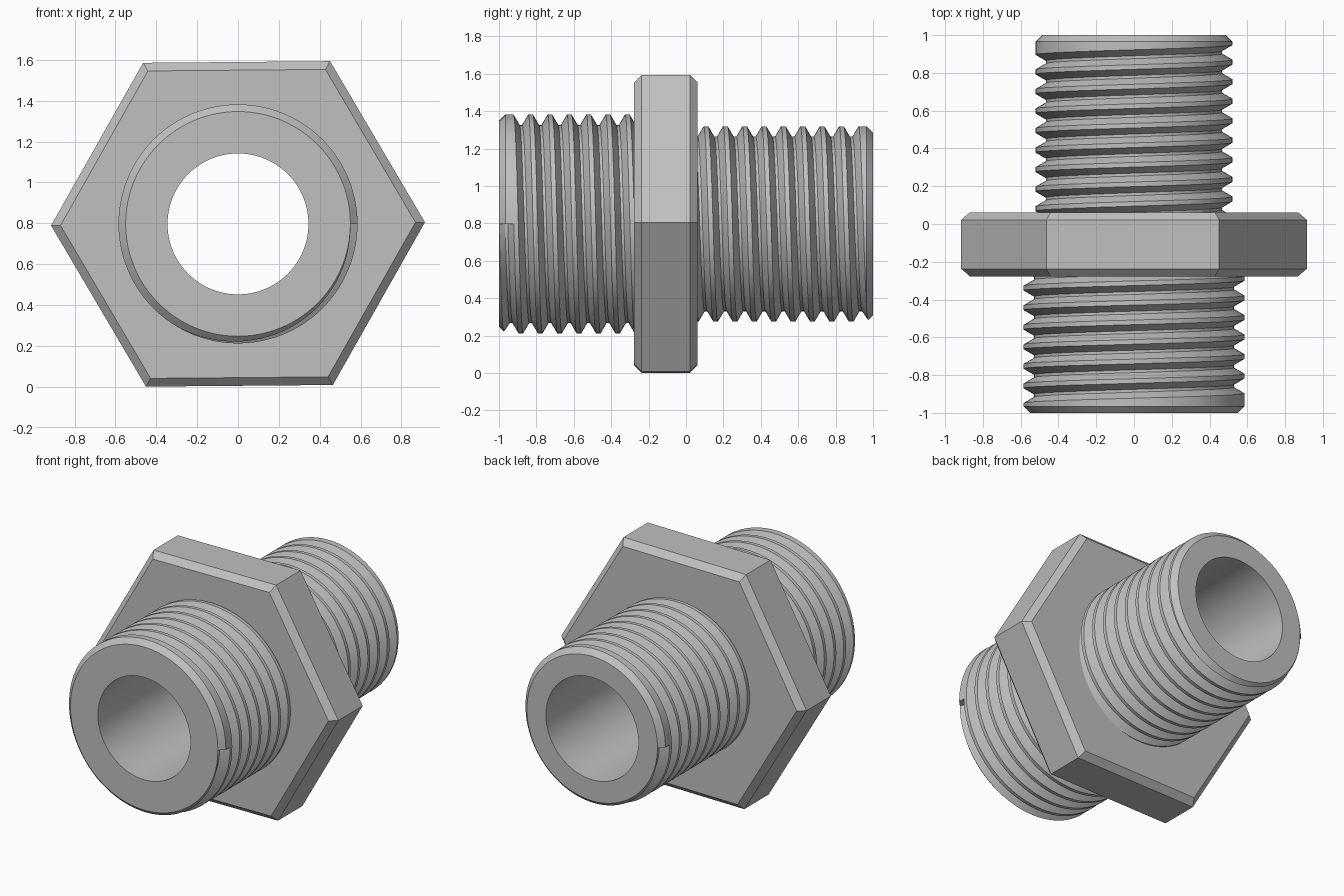
import bpy, bmesh, math

if "Cube" in bpy.data.objects:
    bpy.data.objects.remove(bpy.data.objects["Cube"])

CZ = 0.797          # height of the centre axis
BORE = 0.345
PITCH = 0.1035
SEG = 96

metal = bpy.data.materials.new("grey metal")
metal.diffuse_color = (0.527, 0.527, 0.527, 1)
metal.use_nodes = True
metal.node_tree.nodes["Principled BSDF"].inputs["Base Color"].default_value = metal.diffuse_color


def finish(name, bm):
    bmesh.ops.remove_doubles(bm, verts=bm.verts[:], dist=1e-5)
    bmesh.ops.recalc_face_normals(bm, faces=bm.faces[:])
    mesh = bpy.data.meshes.new(name)
    bm.to_mesh(mesh)
    bm.free()
    mesh.materials.append(metal)
    ob = bpy.data.objects.new(name, mesh)
    bpy.context.collection.objects.link(ob)
    bpy.ops.object.select_all(action='DESELECT')
    ob.select_set(True)
    bpy.context.view_layer.objects.active = ob
    bpy.ops.object.shade_smooth_by_angle(angle=math.radians(30))
    return ob


def thread_profile(turn, crest, root, end_r, count):
    """Section (y, radius) of the tube at a given fraction of a turn."""
    c = -1 + PITCH * turn                      # where the collar ends
    chamfer = crest - end_r
    edge = min(c, -1 + chamfer)
    edge_r = end_r + (edge + 1)
    pts = [(0, BORE), (-1, BORE), (-1, end_r), (edge, edge_r), (c, edge_r)]
    for k in range(count):                     # groove, then flat crest
        y = c + k * PITCH
        pts += [(y + 0.032, root), (y + 0.047, root),
                (y + 0.079, crest), (y + PITCH, crest)]
    return pts


def threaded_tube(name, crest, root, end_r, count, side):
    bm = bmesh.new()
    cols = []
    for i in range(SEG + 1):
        a = 2 * math.pi * i / SEG
        cols.append([bm.verts.new((side * r * math.cos(a), side * y, CZ - r * math.sin(a)))
                     for y, r in thread_profile(i / SEG, crest, root, end_r, count)])
    n = len(cols[0])
    for a, b in zip(cols, cols[1:]):
        for j in range(n - 1):
            bm.faces.new((a[j], a[j + 1], b[j + 1], b[j]))
    # step where the thread starts at the tube end
    first, last = cols[0], cols[-1]
    bm.faces.new((first[2], last[3], first[7], first[6], first[5]))
    # drop slivers where the collar runs out into the chamfer
    bmesh.ops.dissolve_degenerate(bm, dist=1e-6, edges=bm.edges[:])
    return finish(name, bm)


def hex_collar(name, y0, y1, radius, bevel):
    bm = bmesh.new()
    inset = radius - bevel / math.cos(math.radians(30))
    section = [(y0, 0.45), (y0, inset), (y0 + bevel, radius),
               (y1 - bevel, radius), (y1, inset), (y1, 0.45)]
    rings = []
    for y, r in section:
        angles = [math.radians(60 * k + 0.5) for k in range(6)]
        rings.append([bm.verts.new((r * math.cos(a), y, CZ + r * math.sin(a)))
                      for a in angles])
    for a, b in zip(rings, rings[1:] + rings[:1]):
        for k in range(6):
            m = (k + 1) % 6
            bm.faces.new((a[k], a[m], b[m], b[k]))
    return finish(name, bm)


# wide threaded tube at the front, narrower one at the back, hexagon between
threaded_tube("front_thread", 0.585, 0.53, 0.55, 8, 1)
threaded_tube("rear_thread", 0.522, 0.467, 0.487, 10, -1)
hex_collar("hex_collar", -0.277, 0.062, 0.915, 0.04)
